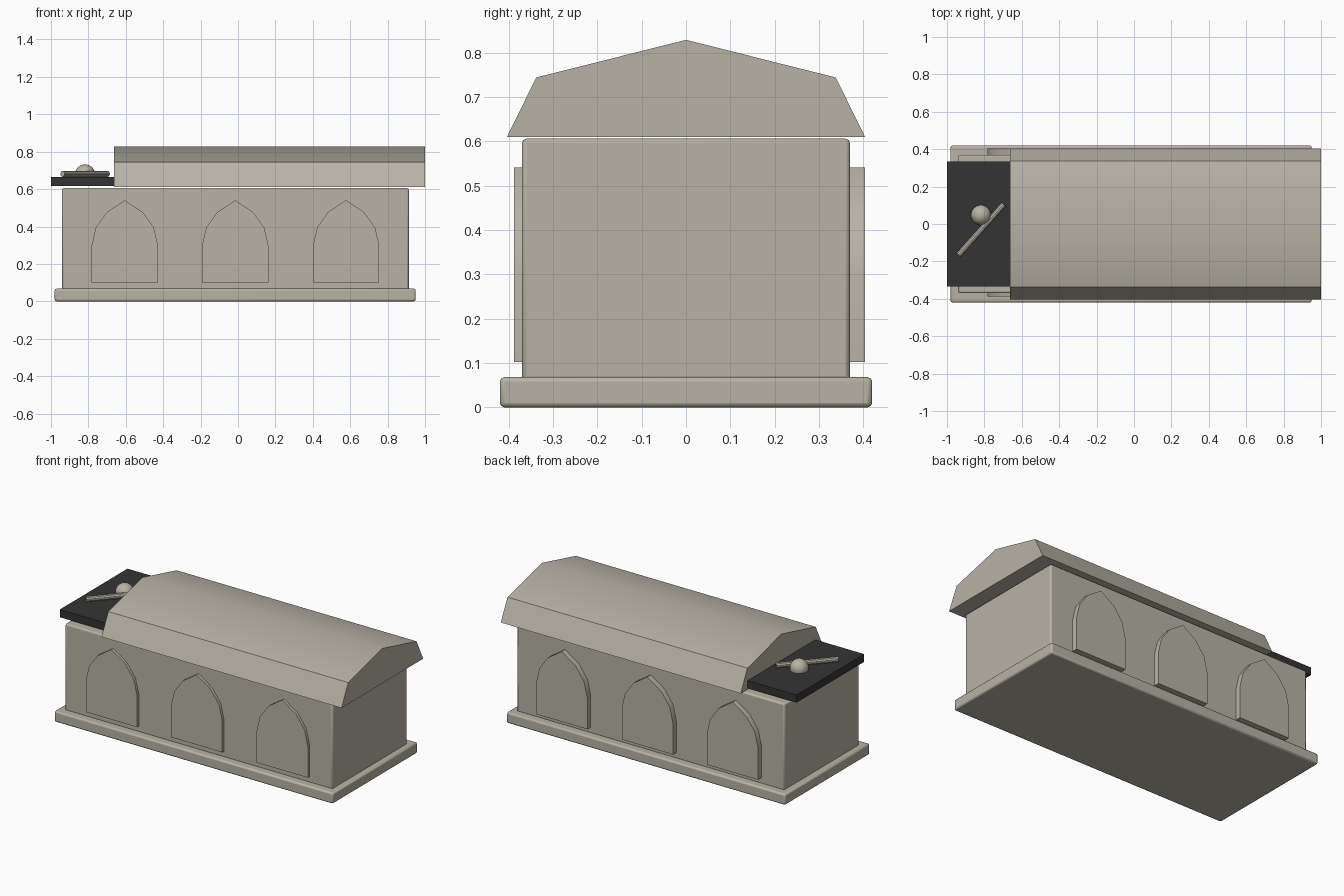
import bpy, math
from mathutils import Vector

if "Cube" in bpy.data.objects:
    bpy.data.objects.remove(bpy.data.objects["Cube"])


def material(name, rgb):
    m = bpy.data.materials.new(name)
    m.diffuse_color = (*rgb, 1)
    m.use_nodes = True
    m.node_tree.nodes["Principled BSDF"].inputs["Base Color"].default_value = m.diffuse_color
    return m


stone = material("pale stone", (0.48, 0.45, 0.38))
dark = material("dark slate", (0.034, 0.034, 0.034))


def finish(ob, name, mat, angle=30):
    ob.name = name
    ob.data.materials.append(mat)
    bpy.ops.object.select_all(action='DESELECT')
    ob.select_set(True)
    bpy.context.view_layer.objects.active = ob
    if angle:
        bpy.ops.object.shade_smooth_by_angle(angle=math.radians(angle))
    return ob


def box(name, lo, hi, mat, bevel=0):
    lo, hi = Vector(lo), Vector(hi)
    bpy.ops.mesh.primitive_cube_add(size=1, location=(lo + hi) / 2)
    ob = bpy.context.object
    ob.scale = hi - lo
    bpy.ops.object.transform_apply(location=False, rotation=False, scale=True)
    if bevel:
        b = ob.modifiers.new("bevel", 'BEVEL')
        b.width, b.segments = bevel, 2
    return finish(ob, name, mat, 30 if bevel else 0)


def prism(name, start, end, mat):
    """Closed solid between two matching outlines."""
    n = len(start)
    faces = [tuple(range(n))[::-1], tuple(range(n, 2 * n))]
    faces += [(i, (i + 1) % n, n + (i + 1) % n, n + i) for i in range(n)]
    me = bpy.data.meshes.new(name)
    me.from_pydata(start + end, [], faces)
    ob = bpy.data.objects.new(name, me)
    bpy.context.collection.objects.link(ob)
    finish(ob, name, mat)
    bpy.ops.object.mode_set(mode='EDIT')
    bpy.ops.mesh.select_all(action='SELECT')
    bpy.ops.mesh.normals_make_consistent(inside=False)
    bpy.ops.object.mode_set(mode='OBJECT')
    return ob


# Plinth and chest
box("plinth", (-0.98, -0.42, 0), (0.95, 0.42, 0.068), stone, 0.01)
box("chest", (-0.94, -0.37, 0.06), (0.913, 0.37, 0.606), stone, 0.01)

# Gabled lid, slid toward +x
half = [(0.404, 0.61), (0.338, 0.744)]
roof = half + [(0, 0.829)] + [(-y, z) for y, z in reversed(half)]
prism("lid", [(-0.662, y, z) for y, z in roof], [(1.0, y, z) for y, z in roof], stone)

# Pointed arch panels on both long sides
side = [(0.177, 0.102), (0.177, 0.30), (0.155, 0.395), (0.096, 0.477)]
arch = side + [(0, 0.541)] + [(-x, z) for x, z in reversed(side)]
for label, inner, outer in (("front", -0.35, -0.388), ("back", 0.35, 0.404)):
    for i, cx in enumerate((-0.605, -0.015, 0.578)):
        prism(f"{label}_arch_{i + 1}",
              [(cx + x, inner, z) for x, z in arch],
              [(cx + x, outer, z) for x, z in arch], stone)

# Dark slab at the open end
box("dark_slab", (-1.0, -0.335, 0.617), (-0.655, 0.335, 0.665), dark)

# Round stone and rod lying on the slab
bpy.ops.mesh.primitive_uv_sphere_add(segments=24, ring_count=12, radius=0.054,
                                     location=(-0.818, 0.048, 0.678))
finish(bpy.context.object, "ball", stone)
a, b = Vector((-0.938, -0.165, 0.682)), Vector((-0.697, 0.105, 0.682))
bpy.ops.mesh.primitive_cylinder_add(vertices=10, radius=0.016, depth=(b - a).length,
                                    location=(a + b) / 2)
rod = bpy.context.object
rod.rotation_euler = (b - a).to_track_quat('Z', 'Y').to_euler()
finish(rod, "rod", stone)
